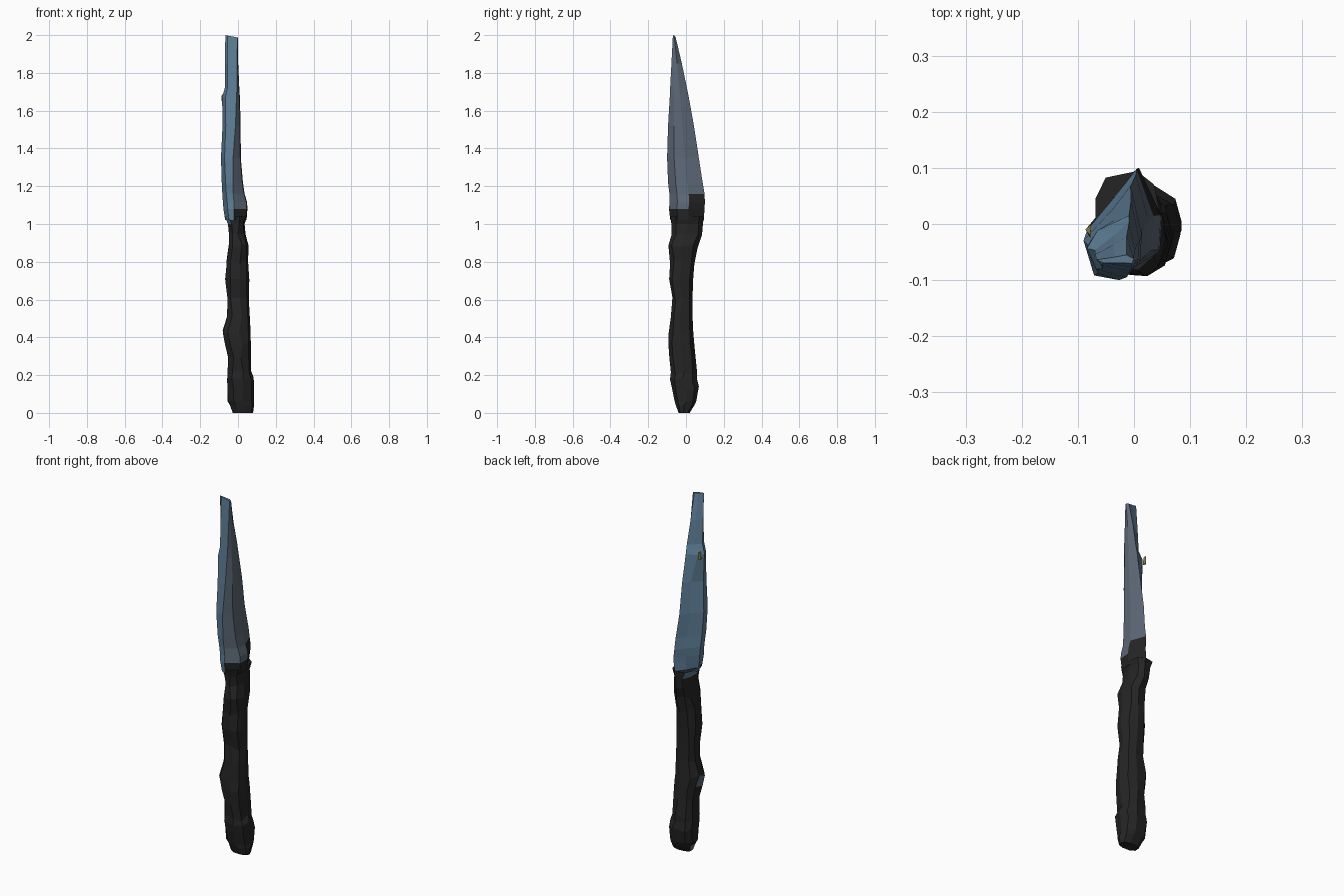
import bpy, bmesh, math, random

if "Cube" in bpy.data.objects:
    bpy.data.objects.remove(bpy.data.objects["Cube"])
random.seed(4)


def material(name, rgb):
    m = bpy.data.materials.new(name)
    m.diffuse_color = (*rgb, 1)
    m.use_nodes = True
    m.node_tree.nodes["Principled BSDF"].inputs["Base Color"].default_value = m.diffuse_color
    return m


BLACK, BLUE, GREY, OLIVE = 0, 1, 2, 3
MATS = [material("handle black", (0.018, 0.018, 0.018)),
        material("steel blue", (0.114, 0.21, 0.31)),
        material("slate grey", (0.107, 0.138, 0.181)),
        material("olive", (0.25, 0.22, 0.07))]


def loft(name, rings, rule):
    """Skin a stack of equal-sized rings, then colour each face by a rule."""
    bm = bmesh.new()
    vs = [[bm.verts.new(p) for p in r] for r in rings]
    n = len(vs[0])
    for a, b in zip(vs, vs[1:]):
        for i in range(n):
            j = (i + 1) % n
            bm.faces.new((a[i], a[j], b[j], b[i]))
    bm.faces.new(vs[0][::-1])
    bm.faces.new(vs[-1])
    bmesh.ops.recalc_face_normals(bm, faces=bm.faces)
    bm.normal_update()
    for f in bm.faces:
        f.material_index = rule(f.calc_center_median(), f.normal)
    me = bpy.data.meshes.new(name)
    bm.to_mesh(me)
    bm.free()
    for m in MATS:
        me.materials.append(m)
    ob = bpy.data.objects.new(name, me)
    bpy.context.collection.objects.link(ob)
    return ob


# Handle: z, x range, y range
HANDLE = [(0.0, -.03, .08, -.04, .02), (.04, -.045, .085, -.055, .045),
          (.06, -.057, .085, -.06, .055), (.13, -.06, .085, -.075, .07),
          (.18, -.06, .083, -.085, .06), (.21, -.058, .07, -.082, .06),
          (.30, -.055, .07, -.088, .05), (.37, -.07, .068, -.095, .045),
          (.43, -.083, .066, -.092, .04), (.51, -.06, .062, -.082, .035),
          (.60, -.06, .057, -.072, .035), (.70, -.07, .06, -.09, .037),
          (.80, -.063, .053, -.085, .045), (.88, -.052, .057, -.095, .063),
          (.95, -.05, .04, -.076, .085), (1.0, -.055, .035, -.08, .092),
          (1.04, -.072, .048, -.085, .096)]


def handle_ring(row):
    z, x0, x1, y0, y1 = row
    n, pts = 9, []
    for i in range(n):
        t = 2 * math.pi * (i + random.uniform(-.15, .15)) / n
        c, s = math.cos(t), math.sin(t)
        # slightly squared oval
        px = math.copysign(abs(c) ** .8, c)
        py = math.copysign(abs(s) ** .8, s)
        dz = random.uniform(-.012, .012) if .1 < z < 1 else 0
        pts.append(((x0 + x1) / 2 + px * (x1 - x0) / 2,
                    (y0 + y1) / 2 + py * (y1 - y0) / 2, z + dz))
    return pts


def handle_rule(c, n):
    # worn patches on the left side, blade colour running into the neck
    if n.x < -.5 and n.y > -.6:
        if c.z > .99:
            return BLUE
        if .38 < c.z < .44 and n.y < .3 or .01 < c.z < .04:
            return GREY
    return BLACK


loft("handle", [handle_ring(r) for r in HANDLE], handle_rule)

# Blade: z, x range, y range
BLADE = [(1.02, -.068, .045, -.083, .094), (1.08, -.077, .05, -.09, .098),
         (1.115, -.08, .048, -.087, .1), (1.16, -.083, .035, -.088, .098),
         (1.22, -.086, .026, -.095, .088), (1.35, -.09, .015, -.1, .068),
         (1.52, -.082, .014, -.095, .042), (1.67, -.084, .01, -.086, .015),
         (1.72, -.07, .007, -.084, .005), (1.85, -.069, .001, -.077, -.022),
         (2.0, -.067, 0, -.07, -.055)]


def blade_ring(row):
    z, x0, x1, y0, y1 = row
    k = min(1, max(0, (z - 1.05) / .85))
    ridge = .42 + .53 * k        # front ridge drifts right towards the tip
    bump = .2 if 1.6 < z < 1.69 else .48
    wide = 1 - min(1, max(0, (z - 1.02) / .2))   # neck is rounder
    section = [(.8 - .2 * wide, 1), (1, .55), (.97, .22), (ridge, 0),
               (.18, .05), (0, .42), (bump - .2 * wide, .74)]
    return [(x0 + u * (x1 - x0), y0 + v * (y1 - y0),
             z - (.013 * u if z > 1.99 else 0)) for u, v in section]


def blade_rule(c, n):
    right = n.x > .3 or (n.x > .12 and c.x > -.03 and c.z < 1.6)
    if right and c.z < (1.16 if c.y > 0 else 1.07):
        return BLACK
    return GREY if right else BLUE


loft("blade", [blade_ring(r) for r in BLADE], blade_rule)

# Tiny worn fleck on the left of the blade
loft("blade_fleck", [[(-.086, -.01, 1.65), (-.078, -.025, 1.65), (-.078, .0, 1.65)],
                     [(-.087, -.01, 1.68), (-.078, -.02, 1.69), (-.076, .0, 1.69)]],
     lambda c, n: OLIVE)
